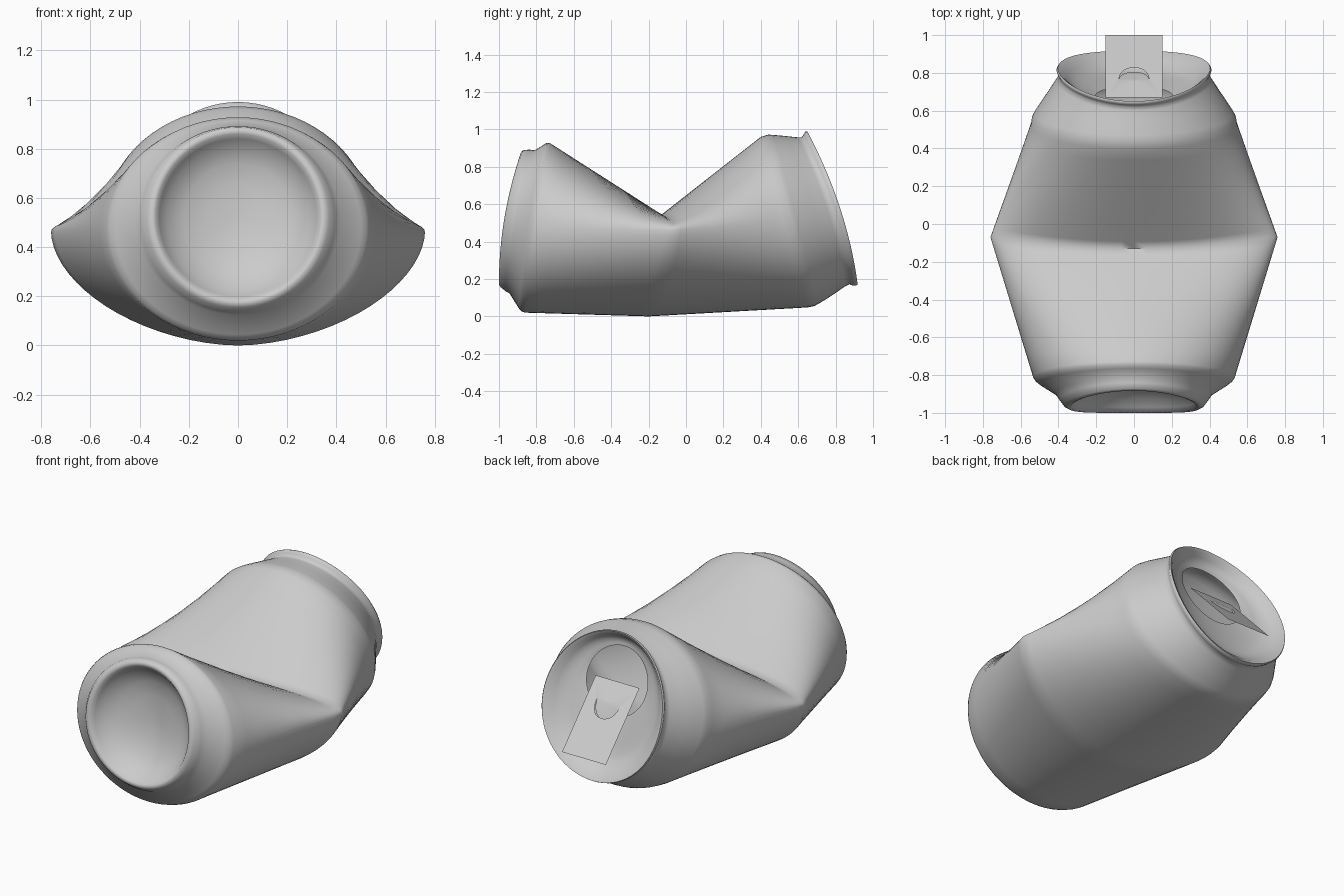
import bpy, bmesh, math

if "Cube" in bpy.data.objects:
    bpy.data.objects.remove(bpy.data.objects["Cube"])

N = 72


def ring(hw, bot, top, bulge=0.0):
    """Tilted oval: half width, (y, z) of its bottom and top, forward bow of its middle."""
    pts = []
    for i in range(N):
        a = 2 * math.pi * i / N
        t = math.sin(a)
        f = (t + 1) / 2
        y = bot[0] + (top[0] - bot[0]) * f + bulge * (1 - t * t)
        pts.append((hw * math.cos(a), y, bot[1] + (top[1] - bot[1]) * f))
    return pts


def crease_ring():
    """Crushed section: round belly, pointed sides, nearly flat top."""
    pts = []
    for i in range(N):
        a = 2 * math.pi * i / N
        c, t = math.cos(a), math.sin(a)
        if t < 0:
            z = 0.46 - 0.46 * max(0, 1 - abs(c) ** 1.8) ** (1 / 1.8)
        else:
            z = 0.46 + 0.085 * t ** 0.8
        y = -0.165 + 0.035 * t + 0.095 * (1 - t * t)
        pts.append((0.76 * c, y, z))
    return pts


def between(r1, r2, fractions):
    return [[tuple(p + (q - p) * f for p, q in zip(v, w)) for v, w in zip(r1, r2)]
            for f in fractions]


def finish(bm, name, angle):
    bmesh.ops.recalc_face_normals(bm, faces=bm.faces[:])
    me = bpy.data.meshes.new(name)
    bm.to_mesh(me)
    bm.free()
    ob = bpy.data.objects.new(name, me)
    bpy.context.collection.objects.link(ob)
    bpy.ops.object.select_all(action='DESELECT')
    ob.select_set(True)
    bpy.context.view_layer.objects.active = ob
    bpy.ops.object.shade_smooth_by_angle(angle=math.radians(angle))
    return ob


def loft(name, rings, cap_start=False, angle=70):
    bm = bmesh.new()
    rows = [[bm.verts.new(p) for p in r] for r in rings]
    for r1, r2 in zip(rows, rows[1:]):
        for i in range(N):
            j = (i + 1) % N
            bm.faces.new((r1[i], r1[j], r2[j], r2[i]))
    if cap_start:
        bm.faces.new(rows[0])
    return finish(bm, name, angle)


# Can body: base dome, base rim, front shoulder, crease, back shoulder, neck, lip
dome = [ring(0.03, (-0.812, 0.49), (-0.808, 0.55)),
        ring(0.13, (-0.835, 0.39), (-0.80, 0.65), -0.01),
        ring(0.22, (-0.87, 0.30), (-0.81, 0.74), -0.015),
        ring(0.29, (-0.925, 0.23), (-0.835, 0.81), -0.02),
        ring(0.32, (-0.97, 0.20), (-0.865, 0.84), -0.025)]
base_rim = [ring(0.335, (-0.995, 0.185), (-0.88, 0.86), -0.03),
            ring(0.35, (-1.0, 0.17), (-0.883, 0.875), -0.03),
            ring(0.37, (-0.99, 0.155), (-0.872, 0.888), -0.03),
            ring(0.395, (-0.965, 0.135), (-0.84, 0.892), -0.025),
            ring(0.415, (-0.945, 0.125), (-0.81, 0.888), -0.02)]
front_shoulder = [ring(0.50, (-0.895, 0.045), (-0.765, 0.915), -0.015),
                  ring(0.522, (-0.88, 0.027), (-0.745, 0.928), -0.015),
                  ring(0.535, (-0.86, 0.02), (-0.725, 0.925), -0.015)]
crease = crease_ring()
back_shoulder = [ring(0.547, (0.65, 0.048), (0.40, 0.96)),
                 ring(0.54, (0.685, 0.055), (0.44, 0.972)),
                 ring(0.525, (0.71, 0.068), (0.47, 0.97))]
neck = [ring(0.46, (0.785, 0.115), (0.545, 0.963), 0.02),
        ring(0.41, (0.85, 0.16), (0.60, 0.957), 0.035),
        ring(0.397, (0.873, 0.172), (0.62, 0.958), 0.035)]
lip = [ring(0.402, (0.89, 0.165), (0.63, 0.975), 0.04),
       ring(0.41, (0.91, 0.165), (0.64, 0.99), 0.04),
       ring(0.403, (0.918, 0.17), (0.65, 0.988), 0.04)]
loft("can_body", dome + base_rim + front_shoulder
     + between(front_shoulder[-1], crease, (0.12, 0.35, 0.65, 0.93)) + [crease]
     + between(crease, back_shoulder[0], (0.07, 0.35, 0.65, 0.88))
     + back_shoulder + neck + lip, cap_start=True)

# Sunken lid running from the lip to the drinking hole
panel = ring(0.27, (0.80, 0.29), (0.60, 0.91), 0.03)
hole = ring(0.205, (0.725, 0.50), (0.602, 0.885), 0.012)
loft("lid", [lip[-1],
             ring(0.385, (0.905, 0.19), (0.643, 0.97), 0.04),
             ring(0.35, (0.87, 0.22), (0.62, 0.95), 0.035),
             ring(0.31, (0.825, 0.255), (0.605, 0.93), 0.03),
             panel] + between(panel, hole, (0.33, 0.67)) + [hole])

# Raised pull tab: flat plate with a tongue cut out and bent back
def tab_point(x, u, push=0.0):
    return (x, 0.67 + 0.33 * u - push * 0.73, 0.69 - 0.35 * u - push * 0.69)


bm = bmesh.new()
arc = [(0.08 * math.sin(k * math.pi / 12), 0.27 + 0.21 * math.cos(k * math.pi / 12) ** 0.8)
       for k in range(6)] + [(0.08, 0.27)]
half = [(0, 0), (0.15, 0), (0.15, 1), (0, 1)] + arc + [(0, 0.27)]
for s in (1, -1):
    bm.faces.new([bm.verts.new(tab_point(s * x, u)) for x, u in half])
tongue = [(-x, u) for x, u in reversed(arc)] + arc[1:]
bm.faces.new([bm.verts.new(tab_point(x, u, 0.15 * (u - 0.27))) for x, u in tongue])
bmesh.ops.remove_doubles(bm, verts=bm.verts[:], dist=0.0005)
finish(bm, "pull_tab", 5)
